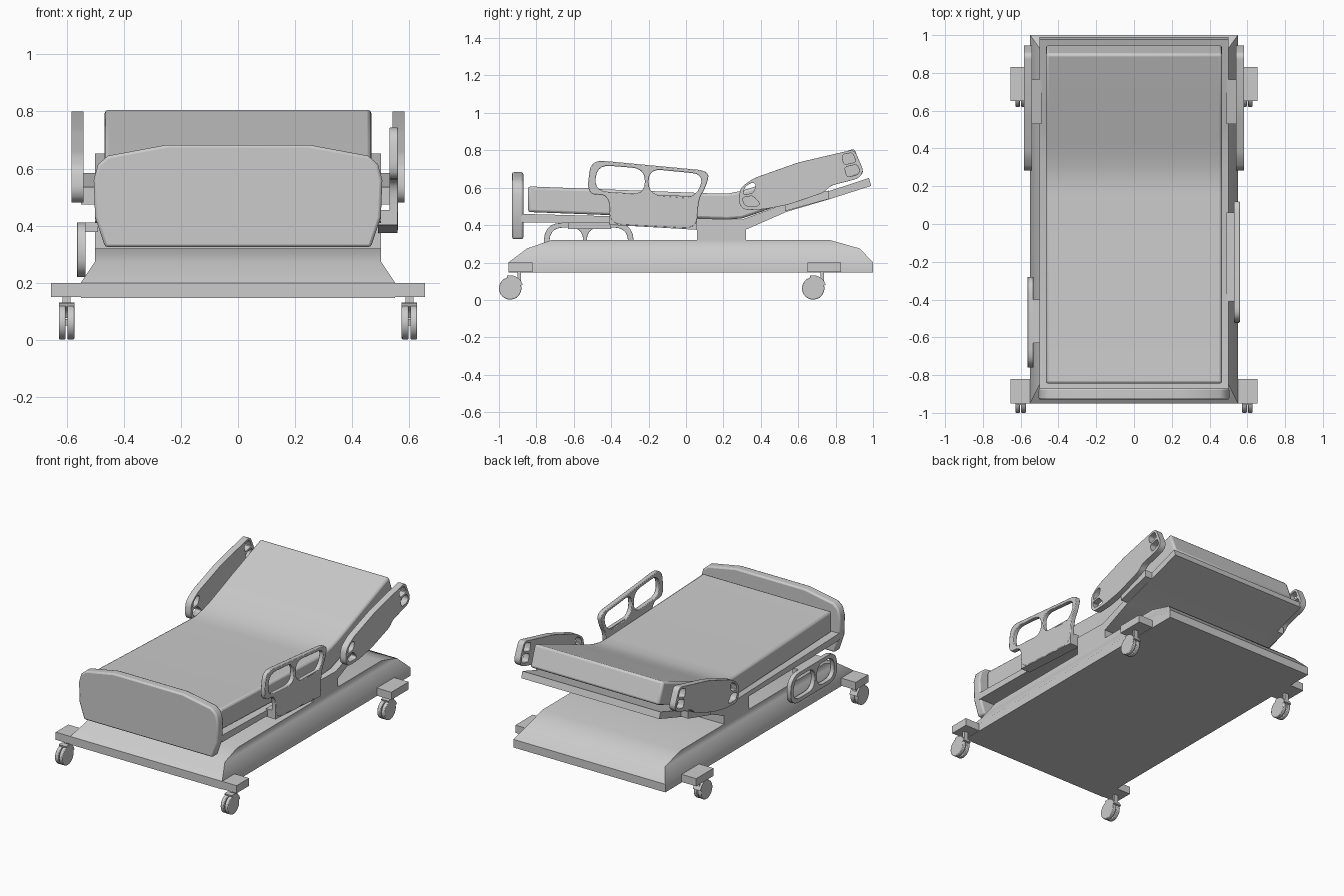
import bpy, bmesh, math
from mathutils import Matrix

if "Cube" in bpy.data.objects:
    bpy.data.objects.remove(bpy.data.objects["Cube"])

SIDE = Matrix(((0, 0, 1, 0), (1, 0, 0, 0), (0, 1, 0, 0), (0, 0, 0, 1)))    # profile (y, z), depth x
FRONT = Matrix(((1, 0, 0, 0), (0, 0, -1, 0), (0, 1, 0, 0), (0, 0, 0, 1)))  # profile (x, z), depth -y


def finish(name, bm, bevel=0.0, angle=35):
    bmesh.ops.remove_doubles(bm, verts=bm.verts, dist=1e-5)
    bmesh.ops.recalc_face_normals(bm, faces=bm.faces)
    me = bpy.data.meshes.new(name)
    bm.to_mesh(me)
    bm.free()
    me.shade_smooth()
    me.set_sharp_from_angle(angle=math.radians(angle))
    ob = bpy.data.objects.new(name, me)
    bpy.context.collection.objects.link(ob)
    if bevel:
        m = ob.modifiers.new("edge", 'BEVEL')
        m.width, m.segments = bevel, 2
        m.limit_method, m.angle_limit = 'ANGLE', math.radians(60)
    return ob


def rounded(pts, r, n=5):
    """Round every corner of a closed outline."""
    out = []
    for i, p in enumerate(pts):
        ends = []
        for q in (pts[i - 1], pts[(i + 1) % len(pts)]):
            d = math.dist(p, q)
            t = min(r, d * 0.48) / d
            ends.append((p[0] + (q[0] - p[0]) * t, p[1] + (q[1] - p[1]) * t))
        a, b = ends
        for k in range(n + 1):
            t = k / n
            out.append(tuple((1 - t) ** 2 * a[j] + 2 * t * (1 - t) * p[j] + t * t * b[j] for j in (0, 1)))
    return out


def plate(name, outlines, lo, hi, frame=SIDE, bevel=0.0):
    """Filled outline (later outlines are holes) extruded from lo to hi."""
    cu = bpy.data.curves.new(name, 'CURVE')
    cu.dimensions, cu.fill_mode, cu.extrude = '2D', 'BOTH', (hi - lo) / 2
    for pts in outlines:
        s = cu.splines.new('POLY')
        s.points.add(len(pts) - 1)
        for sp, (a, b) in zip(s.points, pts):
            sp.co = (a, b, 0, 1)
        s.use_cyclic_u = True
    tmp = bpy.data.objects.new(name, cu)
    me = tmp.to_mesh()
    bm = bmesh.new()
    bm.from_mesh(me)
    tmp.to_mesh_clear()
    bpy.data.objects.remove(tmp)
    bm.transform(frame @ Matrix.Translation((0, 0, (lo + hi) / 2)))
    bmesh.ops.remove_doubles(bm, verts=bm.verts, dist=1e-5)
    bmesh.ops.dissolve_limit(bm, angle_limit=0.01, verts=bm.verts, edges=bm.edges)
    return finish(name, bm, bevel)


def box(name, x, y, z):
    bm = bmesh.new()
    bmesh.ops.create_cube(bm, size=1)
    for v in bm.verts:
        v.co = [r[0] + (c + 0.5) * (r[1] - r[0]) for r, c in zip((x, y, z), v.co)]
    return finish(name, bm)


def span(s, a, b):
    return tuple(sorted((s * a, s * b)))


# Base cover: stacked rectangular rings
bm = bmesh.new()
rings = [[bm.verts.new((x, y, z)) for x, y in ((-w, a), (w, a), (w, b), (-w, b))]
         for w, a, b, z in ((.55, -.95, 1, .147), (.55, -.95, 1, .2), (.5, -.85, .93, .275), (.5, -.72, .77, .32))]
for r0, r1 in zip(rings, rings[1:]):
    for i in range(4):
        j = (i + 1) % 4
        bm.faces.new((r0[i], r0[j], r1[j], r1[i]))
bm.faces.new(rings[0])
bm.faces.new(rings[-1])
finish("base_cover", bm)

# Caster bars and casters
box("front_caster_bar", (-.655, .655), (-.95, -.82), (.15, .2))
for s in (-1, 1):
    box("rear_caster_arm", span(s, .53, .655), (.65, .83), (.15, .2))
    for y in (-.94, .68):
        for dx in (-.015, .015):
            bm = bmesh.new()
            bmesh.ops.create_cone(bm, cap_ends=True, segments=32, radius1=.06, radius2=.06, depth=.024,
                                  matrix=Matrix.Translation((s * .6 + dx, y, .062)) @ Matrix.Rotation(math.pi / 2, 4, 'Y'))
            finish("caster_wheel", bm, .004)
        arc = [math.radians(a) for a in range(15, 106, 15)]
        hood = [(y + r * math.cos(a), .062 + r * math.sin(a))
                for r, seq in ((.07, arc), (.055, arc[::-1])) for a in seq]
        plate("caster_hood", [hood], s * .6 - .027, s * .6 + .027)
        box("caster_stem", (s * .6 - .014, s * .6 + .014), (y + .04, y + .058), (.1, .16))
        box("caster_axle", (s * .6 - .02, s * .6 + .02), (y - .012, y + .012), (.05, .074))

# Lift pedestal and bent deck
box("lift_pedestal", (-.5, .5), (.06, .32), (.31, .42))
deck = [(-.88, .415), (.06, .405), (.32, .376), (.54, .472), (.765, .538), (.99, .61),
        (.978, .652), (.765, .582), (.53, .515), (.3, .43), (-.88, .46)]
plate("deck", [deck], -.5, .5)

# Mattress with softly bent hip
top = [(.9, .81), (.6, .697), (.45, .637), (.37, .606), (.3, .584), (.23, .57), (.15, .569), (-.845, .607)]
bottom = [(-.845, .47), (.22, .43), (.3, .436), (.4, .47), (.95, .675)]
plate("mattress", [top + bottom], -.467, .467, bevel=.014)

# Footboard
half = [(.465, .325), (.5, .43), (.505, .56), (.49, .615), (.455, .645), (.25, .683)]
plate("footboard", [half + [(-x, z) for x, z in reversed(half)]], .87, .93, FRONT, .01)

# Head side rails with two grip holes at each end
rail = [(.28, .52), (.29, .60), (.36, .65), (.6, .735), (.9, .805), (.95, .69), (.925, .65), (.77, .61),
        (.74, .575), (.55, .51), (.42, .485), (.31, .48)]
holes = [[(.305, .562), (.315, .605), (.355, .63), (.375, .615), (.36, .572)],
         [(.3, .547), (.358, .557), (.395, .515), (.385, .502), (.315, .503)],
         [(.835, .765), (.84, .778), (.89, .787), (.91, .738), (.845, .723)],
         [(.848, .71), (.915, .725), (.93, .688), (.915, .668), (.86, .658)]]
for s in (-1, 1):
    plate("head_rail", [rounded(rail, .03)] + [rounded(h, .015, 3) for h in holes],
          *span(s, .54, .583), bevel=.008)
    plate("head_rail_mount", [[(.53, .475), (.765, .54), (.765, .585), (.53, .535)]], *span(s, .49, .55))

# Raised right side rail with its panel
outer = [(-.53, .56), (-.51, .75), (.13, .69), (.105, .6), (.065, .535), (.06, .38), (-.41, .405), (-.41, .565)]
left = [(-.49, .583), (-.475, .722), (-.22, .702), (-.22, .565)]
right = [(-.2, .563), (-.2, .701), (.1, .672), (.05, .543)]
plate("side_rail_raised", [rounded(outer, .07), rounded(left, .07), rounded(right, .07)], .53, .56, bevel=.007)
plate("side_rail_panel", [[(-.41, .402), (.06, .375), (.06, .555), (-.41, .565)]], .535, .559)
plate("side_rail_mount", [[(-.41, .402), (.06, .375), (.06, .455), (-.41, .455)]], .49, .556)

# Lowered left side rail
outer = [(-.765, .22), (-.755, .412), (-.285, .412), (-.275, .22)]
left = [(-.735, .245), (-.725, .387), (-.55, .387), (-.55, .245)]
right = [(-.53, .245), (-.53, .387), (-.315, .387), (-.305, .245)]
plate("side_rail_lowered", [rounded(outer, .09), rounded(left, .07), rounded(right, .07)], -.563, -.533, bevel=.007)
box("lowered_rail_mount", (-.545, -.49), (-.63, -.4), (.378, .412))
